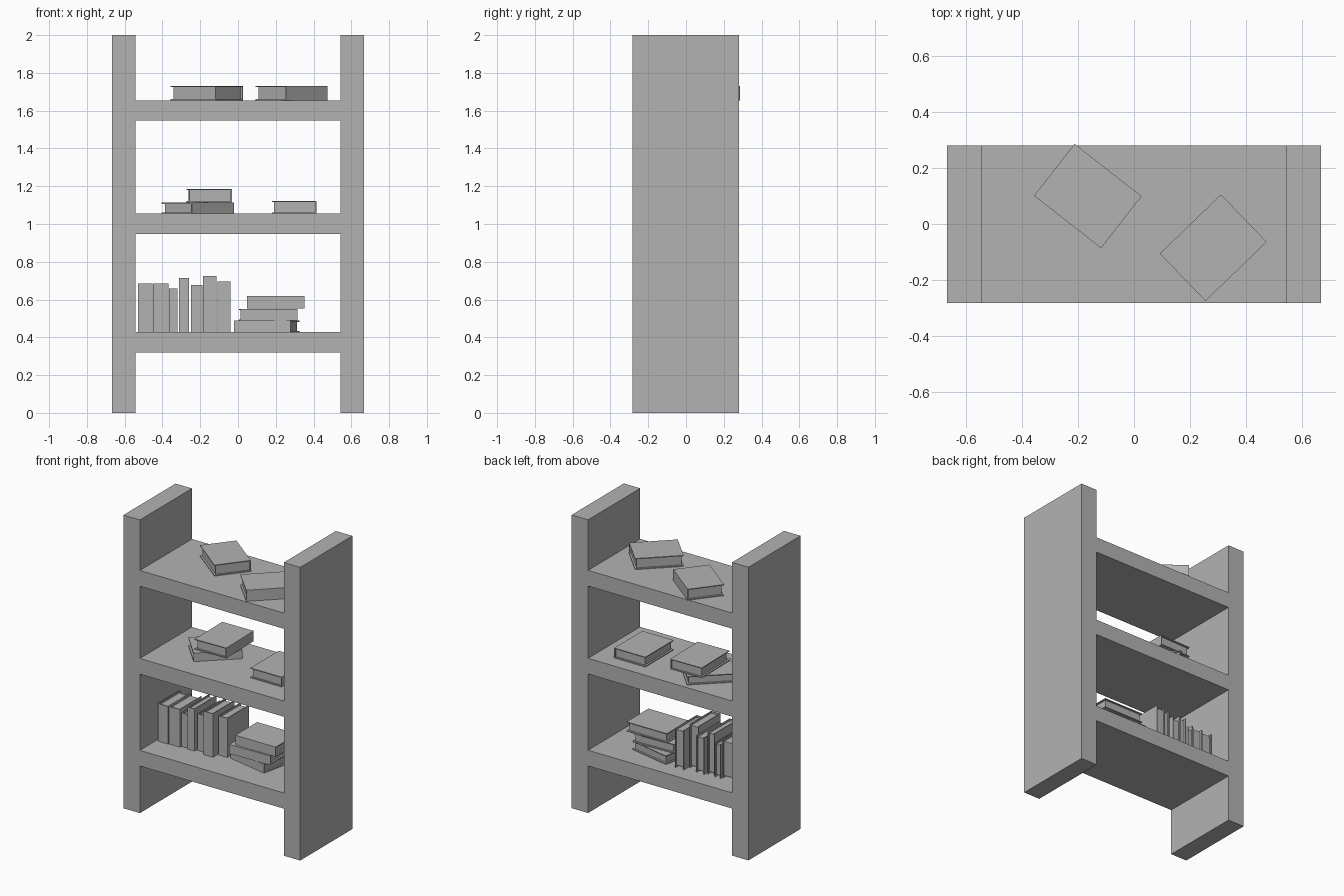
import bpy
import bmesh
from math import radians
from mathutils import Matrix, Vector

if "Cube" in bpy.data.objects:
    bpy.data.objects.remove(bpy.data.objects["Cube"])

grey = bpy.data.materials.new("plain_grey")
grey.use_nodes = True
colour = (0.45, 0.45, 0.45, 1)
grey.diffuse_color = colour
grey.node_tree.nodes["Principled BSDF"].inputs["Base Color"].default_value = colour


def build(name, boxes, matrix=Matrix()):
    """Make one object from boxes given as (low corner, high corner)."""
    bm = bmesh.new()
    for low, high in boxes:
        low, high = Vector(low), Vector(high)
        place = Matrix.Translation((low + high) / 2) @ Matrix.Diagonal((high - low).to_4d())
        bmesh.ops.create_cube(bm, size=1, matrix=place)
    mesh = bpy.data.meshes.new(name)
    bm.to_mesh(mesh)
    bm.free()
    mesh.materials.append(grey)
    obj = bpy.data.objects.new(name, mesh)
    obj.matrix_world = matrix
    bpy.context.collection.objects.link(obj)
    return obj


def book(name, length, thick, matrix, width=0.235):
    """Two covers, a spine on local +x and a recessed page block."""
    w, h, t, c, inset = width / 2, length / 2, thick / 2, 0.006, 0.012
    build(name, [
        ((-w, -h, -t), (w, h, c - t)),
        ((-w, -h, t - c), (w, h, t)),
        ((w - c, -h, c - t), (w, h, t - c)),
        ((inset - w, inset - h, c - t), (w - c, h - inset, t - c)),
    ], matrix)


# Side panels
FRONT, BACK = -0.282, 0.28
OUTER, INNER = 0.667, 0.543
build("left_side_panel", [((INNER, FRONT, 0), (OUTER, BACK, 2))])
build("right_side_panel", [((-OUTER, FRONT, 0), (-INNER, BACK, 2))])

# Shelves
LOWER, MIDDLE, UPPER = 0.428, 1.055, 1.655
for label, top in (("lower", LOWER), ("middle", MIDDLE), ("upper", UPPER)):
    build(label + "_shelf", [((-INNER, FRONT, top - 0.107), (INNER, BACK, top))])

# Lying books: name, x, y, bottom, thickness, direction of the spine
lying = [
    ("upper_book_right", -0.165, 0.1, UPPER, 0.076, 52),
    ("upper_book_left", 0.283, -0.085, UPPER, 0.076, -46),
    ("middle_stack_bottom", -0.213, 0.06, MIDDLE, 0.058, -47),
    ("middle_stack_top", -0.153, 0.07, MIDDLE + 0.06, 0.07, 1),
    ("middle_book_left", 0.297, 0.03, MIDDLE, 0.068, 0),
    ("lower_stack_bottom", 0.153, 0.03, LOWER, 0.06, -102),
    ("lower_stack_middle", 0.16, 0.01, LOWER + 0.061, 0.062, -88),
    ("lower_stack_top", 0.2, 0.02, LOWER + 0.125, 0.066, -90),
]
for name, x, y, bottom, thick, angle in lying:
    spin = Matrix.Rotation(radians(angle), 4, "Z")
    book(name, 0.304, thick, Matrix.Translation((x, y, bottom + thick / 2)) @ spin)

# Standing books, spines to the front: x start, x end, height, y centre
standing = [
    (-0.53, -0.452, 0.257, 0.01),
    (-0.45, -0.367, 0.257, 0.015),
    (-0.365, -0.32, 0.23, 0.03),
    (-0.313, -0.26, 0.287, 0.02),
    (-0.25, -0.187, 0.25, 0.04),
    (-0.185, -0.115, 0.297, 0.01),
    (-0.108, -0.04, 0.267, 0.06),
]
upright = Matrix(((0, 0, -1, 0), (-1, 0, 0, 0), (0, 1, 0, 0), (0, 0, 0, 1)))
for i, (x0, x1, height, y) in enumerate(standing, 1):
    centre = Matrix.Translation(((x0 + x1) / 2, y, LOWER + height / 2))
    book(f"standing_book_{i}", height, x1 - x0, centre @ upright)
